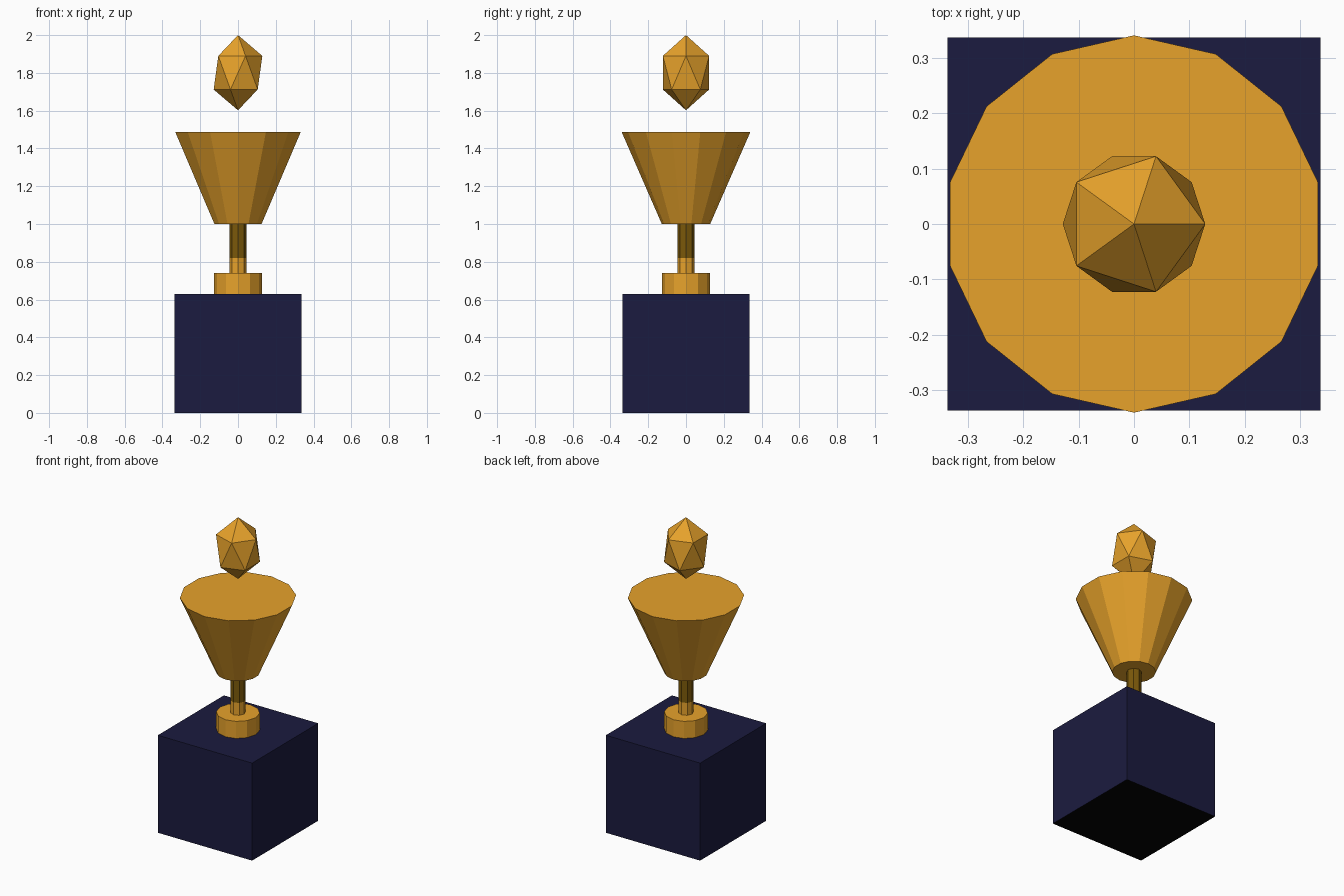
import bpy

cube = bpy.data.objects.get("Cube")
if cube:
    bpy.data.objects.remove(cube, do_unlink=True)


def make_material(name, rgb):
    mat = bpy.data.materials.new(name)
    mat.use_nodes = True
    color = (*rgb, 1.0)
    mat.diffuse_color = color
    mat.node_tree.nodes["Principled BSDF"].inputs["Base Color"].default_value = color
    return mat


gold = make_material("gold", (0.80, 0.363, 0.024))
dark_gold = make_material("dark gold", (0.20, 0.10, 0.003))
navy = make_material("navy", (0.011, 0.011, 0.05))
black = make_material("black", (0.001, 0.001, 0.001))


def finish(name, mat):
    obj = bpy.context.object
    obj.name = name
    obj.data.materials.append(mat)
    return obj


def frustum(name, sides, r_bottom, r_top, z_bottom, z_top, mat):
    bpy.ops.mesh.primitive_cone_add(
        vertices=sides, radius1=r_bottom, radius2=r_top,
        depth=z_top - z_bottom, location=(0, 0, (z_bottom + z_top) / 2))
    return finish(name, mat)


# Square plinth with a black underside
bpy.ops.mesh.primitive_cube_add(size=1, location=(0, 0, 0.315))
plinth = finish("plinth", navy)
plinth.scale = (0.674, 0.674, 0.63)
plinth.data.materials.append(black)
for face in plinth.data.polygons:
    face.material_index = 1 if face.normal.z < -0.5 else 0

# Foot, stem and cup
frustum("foot", 12, 0.128, 0.128, 0.63, 0.74, gold)
frustum("lower_stem", 8, 0.044, 0.044, 0.74, 0.82, gold)
frustum("upper_stem", 8, 0.044, 0.044, 0.82, 1.0, dark_gold)
frustum("cup", 14, 0.128, 0.341, 1.0, 1.488, gold)

# Floating faceted gem, stretched upward
bpy.ops.mesh.primitive_ico_sphere_add(subdivisions=1, radius=1, location=(0, 0, 1.801))
gem = finish("gem", gold)
gem.scale = (0.144, 0.144, 0.199)
